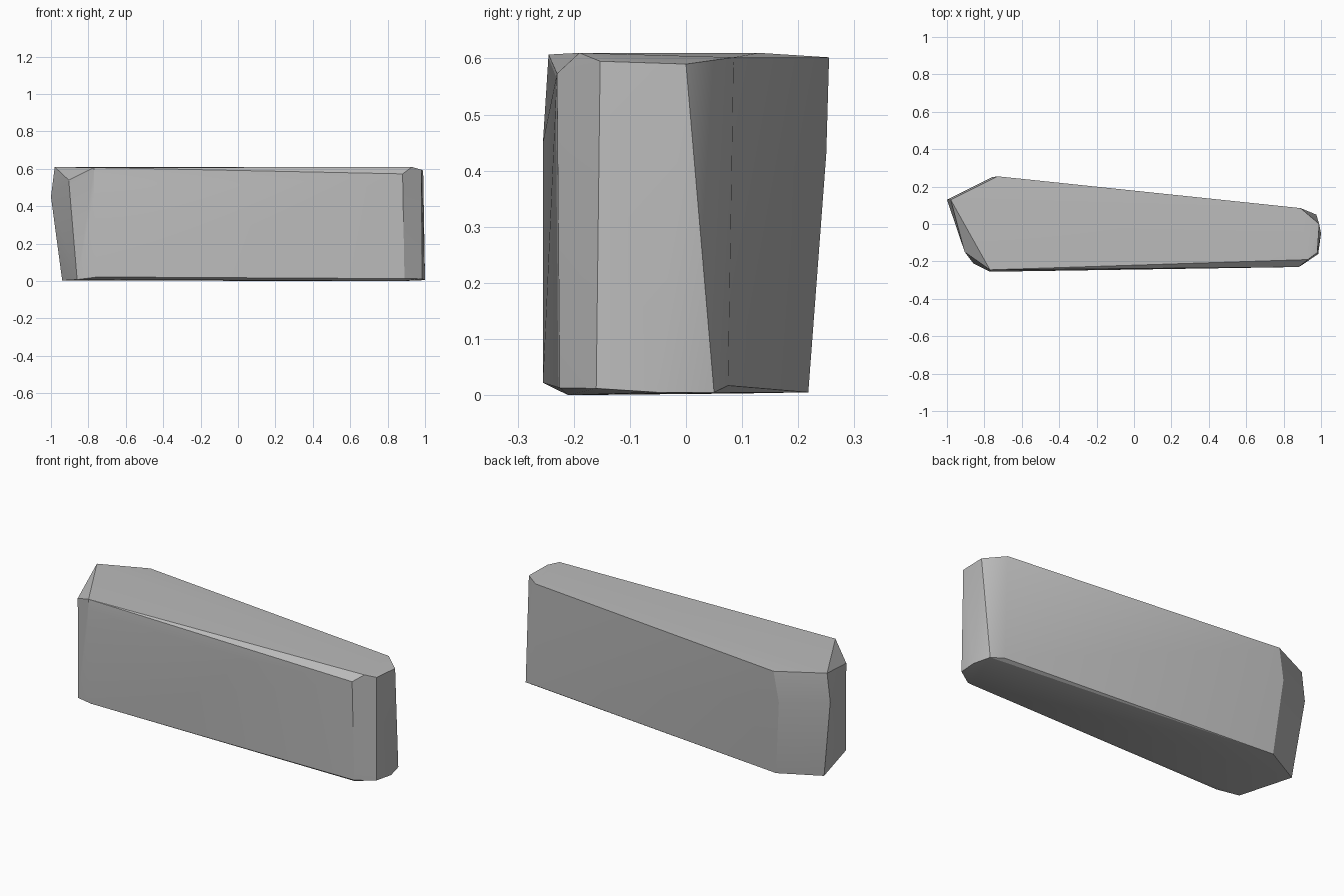
import bpy
import bmesh
import math

cube = bpy.data.objects.get("Cube")
if cube:
    bpy.data.objects.remove(cube, do_unlink=True)

# Plain stone colour
stone = bpy.data.materials.new("grey_stone")
stone.use_nodes = True
GREY = (0.5, 0.5, 0.5, 1)
stone.diffuse_color = GREY
bsdf = stone.node_tree.nodes["Principled BSDF"]
bsdf.inputs["Base Color"].default_value = GREY
bsdf.inputs["Roughness"].default_value = 0.9

# Corner rings of the slab, each running round from the wide end
top_ring = [(-.98, .13, .61), (-.77, -.245, .607), (.93, -.19, .61),
            (.98, -.153, .595), (.99, 0, .59), (.89, .085, .602),
            (-.73, .255, .602)]
chipped_corners = [(-1, .13, .45), (-.905, -.15, .54), (-.77, -.255, .45),
                   (.88, -.23, .573), (-.76, .25, .43)]
base_ring = [(-.94, .1, .003), (-.86, -.21, .008), (-.75, -.255, .022),
             (.89, -.225, .013), (.88, -.21, 0), (.985, -.16, .012),
             (1, -.05, .005), (.975, .05, .005), (.9, .075, .017),
             (-.72, .218, .005)]

# Wrap the rings in one faceted block
bm = bmesh.new()
for p in top_ring + chipped_corners + base_ring:
    bm.verts.new(p)
hull = bmesh.ops.convex_hull(bm, input=bm.verts[:])
spare = [g for g in hull["geom_interior"] if isinstance(g, bmesh.types.BMVert)]
bmesh.ops.delete(bm, geom=spare, context="VERTS")
bmesh.ops.dissolve_limit(bm, angle_limit=math.radians(1),
                         verts=bm.verts[:], edges=bm.edges[:])
bmesh.ops.recalc_face_normals(bm, faces=bm.faces[:])

mesh = bpy.data.meshes.new("stone_slab")
bm.to_mesh(mesh)
bm.free()
mesh.materials.append(stone)
slab = bpy.data.objects.new("stone_slab", mesh)
bpy.context.collection.objects.link(slab)

# Soft shading across shallow facets, crisp chipped edges
bpy.ops.object.select_all(action="DESELECT")
slab.select_set(True)
bpy.context.view_layer.objects.active = slab
bpy.ops.object.shade_smooth_by_angle(angle=math.radians(30))
